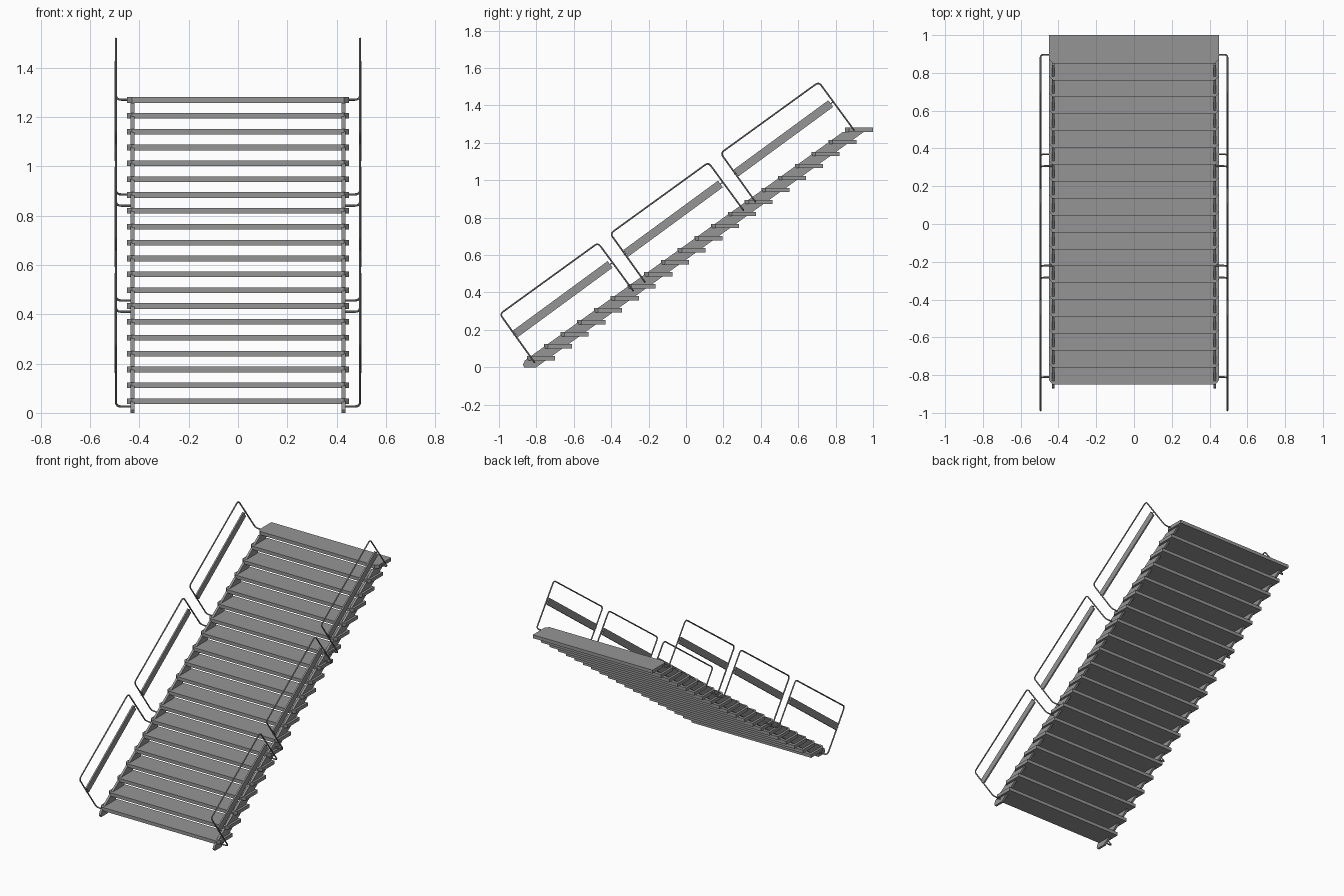
import bpy
import bmesh
from mathutils import Vector

cube = bpy.data.objects.get("Cube")
if cube:
    bpy.data.objects.remove(cube, do_unlink=True)

STEPS, RUN, RISE = 20, 0.0895, 0.0643
DEPTH, THICK = 0.15, 0.023
RAIL_X = 0.495

steel = bpy.data.materials.new("grey steel")
steel.use_nodes = True
steel.diffuse_color = (0.30, 0.30, 0.30, 1)
steel.node_tree.nodes["Principled BSDF"].inputs["Base Color"].default_value = (0.30, 0.30, 0.30, 1)


def prism(name, outline, offset):
    """Extrude a flat 3D outline along an offset."""
    bm = bmesh.new()
    face = bm.faces.new([bm.verts.new(p) for p in outline])
    new = bmesh.ops.extrude_face_region(bm, geom=[face])["geom"]
    bmesh.ops.translate(bm, vec=offset, verts=[v for v in new if isinstance(v, bmesh.types.BMVert)])
    bmesh.ops.recalc_face_normals(bm, faces=bm.faces)
    mesh = bpy.data.meshes.new(name)
    bm.to_mesh(mesh)
    bm.free()
    mesh.materials.append(steel)
    obj = bpy.data.objects.new(name, mesh)
    bpy.context.collection.objects.link(obj)
    return obj


def rounded(points, radius, segments=4):
    """Replace the inner corners of a path with small arcs."""
    pts = [Vector(p) for p in points]
    path = [pts[0]]
    for a, b, c in zip(pts, pts[1:], pts[2:]):
        start = b + (a - b).normalized() * radius
        end = b + (c - b).normalized() * radius
        for i in range(segments + 1):
            t = i / segments
            path.append(start * (1 - t) ** 2 + b * 2 * t * (1 - t) + end * t * t)
    return path + [pts[-1]]


def tube(name, path, radius):
    curve = bpy.data.curves.new(name, "CURVE")
    curve.dimensions = "3D"
    curve.bevel_depth = radius
    curve.bevel_resolution = 2
    curve.use_fill_caps = True
    spline = curve.splines.new("POLY")
    spline.points.add(len(path) - 1)
    for point, co in zip(spline.points, path):
        point.co = (*co, 1)
    curve.materials.append(steel)
    obj = bpy.data.objects.new(name, curve)
    bpy.context.collection.objects.link(obj)
    bpy.ops.object.select_all(action="DESELECT")
    obj.select_set(True)
    bpy.context.view_layer.objects.active = obj
    bpy.ops.object.convert(target="MESH")
    bpy.ops.object.shade_smooth_by_angle()


# Treads with clipped front corners
for i in range(STEPS):
    y, z = -0.85 + RUN * i, 0.036 + RISE * i
    prism(f"tread_{i + 1}", [
        (-0.43, y, z), (0.43, y, z), (0.45, y + 0.022, z),
        (0.45, y + DEPTH, z), (-0.45, y + DEPTH, z), (-0.45, y + 0.022, z),
    ], (0, 0, THICK))

top = 0.036 + RISE * (STEPS - 1)
for side, label in ((1, "left"), (-1, "right")):
    # Sloping stringer under the treads
    profile = [(-0.80, 0), (-0.865, 0), (-0.872, 0.012), (-0.862, 0.036),
               (0.838, top), (0.95, top)]
    prism(f"{label}_stringer", [(side * 0.42, y, z) for y, z in profile], (side * 0.015, 0, 0))

    # Three rail loops, each with a mid panel
    for k in range(3):
        dy, dz = 0.59 * k, 0.43 * k

        def at(y, z, x=RAIL_X):
            return Vector((side * x, y + dy, z + dz))

        loop = [at(-0.81, 0.026, 0.425), at(-0.81, 0.026), at(-0.995, 0.285),
                at(-0.47, 0.665), at(-0.283, 0.41), at(-0.283, 0.41, 0.425)]
        tube(f"{label}_rail_{k + 1}", rounded(loop, 0.022), 0.0045)

        a, b = at(-0.912, 0.179), at(-0.406, 0.55)
        along = (b - a).normalized()
        across = Vector((0, -along.z, along.y)) * 0.022
        shift = Vector((0.005, 0, 0))
        prism(f"{label}_rail_panel_{k + 1}",
              [p - shift for p in (a - across, b - across, b + across, a + across)], shift * 2)
        # Pins joining the panel to the posts
        tube(f"{label}_panel_pin_{k + 1}", [a - along * 0.013, b + along * 0.013], 0.003)
